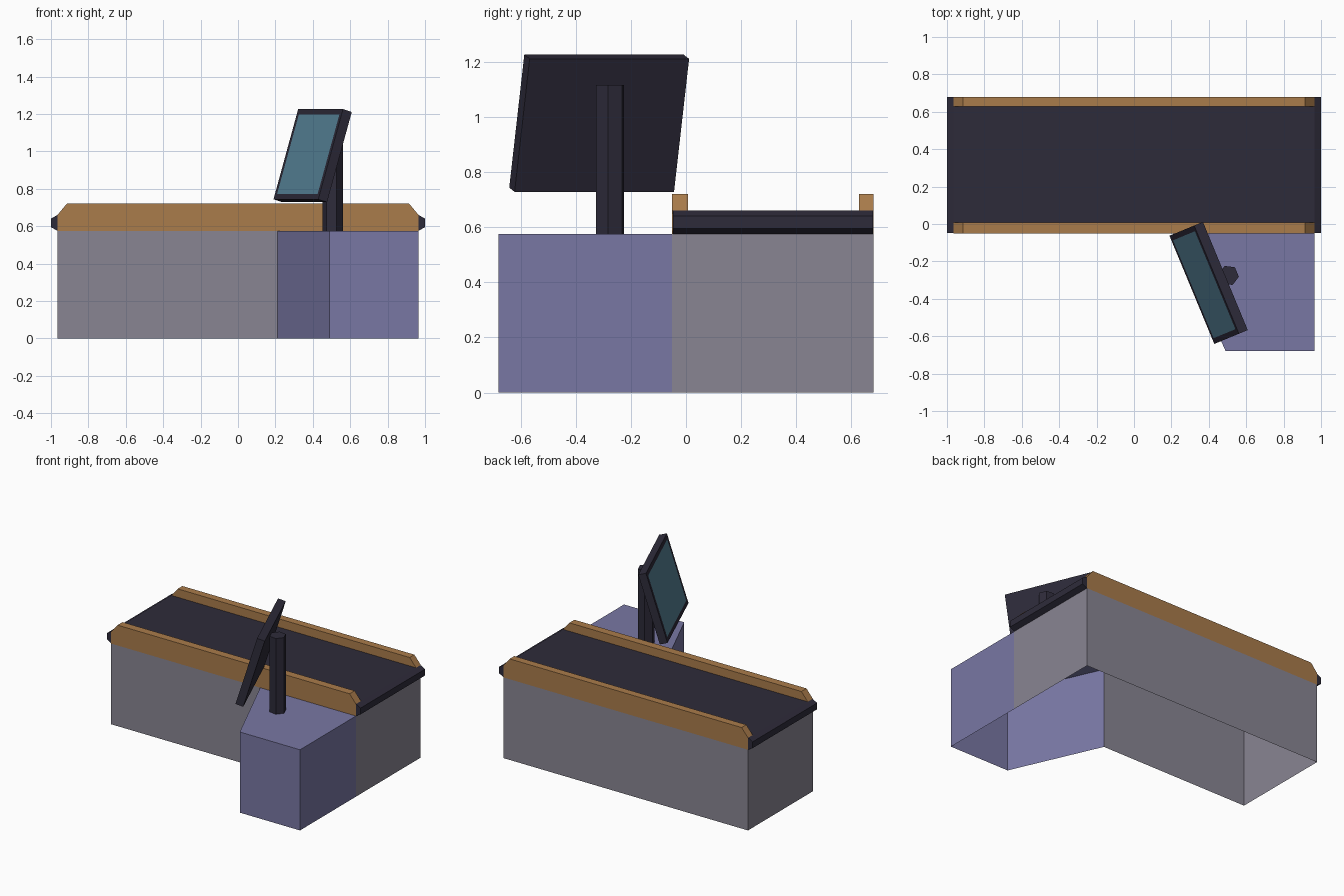
import bpy, bmesh
from math import radians
from mathutils import Matrix

if "Cube" in bpy.data.objects:
    bpy.data.objects.remove(bpy.data.objects["Cube"])


def material(name, r, g, b):
    m = bpy.data.materials.new(name)
    m.diffuse_color = (r, g, b, 1)
    m.use_nodes = True
    m.node_tree.nodes["Principled BSDF"].inputs["Base Color"].default_value = m.diffuse_color
    return m


DARK = material("dark_plastic", 0.027, 0.024, 0.042)
WOOD = material("wood", 0.40, 0.20, 0.07)
GREY = material("grey_panel", 0.25, 0.235, 0.29)
PURPLE = material("purple_panel", 0.19, 0.185, 0.37)
GLASS = material("screen_glass", 0.10, 0.24, 0.33)


def finish(bm, name, *mats):
    mesh = bpy.data.meshes.new(name)
    bm.to_mesh(mesh)
    bm.free()
    for m in mats:
        mesh.materials.append(m)
    obj = bpy.data.objects.new(name, mesh)
    bpy.context.collection.objects.link(obj)
    return obj


def walls(name, path, height, mat, top=False):
    """Upright open shell along a counter-clockwise path, optionally with a top."""
    bm = bmesh.new()
    lo = [bm.verts.new((x, y, 0)) for x, y in path]
    hi = [bm.verts.new((x, y, height)) for x, y in path]
    for i in range(len(path) - 1):
        bm.faces.new((lo[i], lo[i + 1], hi[i + 1], hi[i]))
    if top:
        bm.faces.new(hi)
    return finish(bm, name, mat)


def side_profile(name, half, y0, y1, mat):
    """Mirror an (x, z) half profile across x = 0 and extrude it from y0 to y1."""
    pts = half + [(-x, z) for x, z in reversed(half)]
    bm = bmesh.new()
    face = bm.faces.new([bm.verts.new((x, y0, z)) for x, z in pts])
    ext = bmesh.ops.extrude_face_region(bm, geom=[face], use_keep_orig=True)
    moved = [v for v in ext["geom"] if isinstance(v, bmesh.types.BMVert)]
    bmesh.ops.translate(bm, verts=moved, vec=(0, y1 - y0, 0))
    bmesh.ops.recalc_face_normals(bm, faces=bm.faces)
    return finish(bm, name, mat)


X, TOP = 0.965, 0.575

# Counter body and cashier side cabinet, both open underneath and joined inside
walls("counter_body", [(X, -0.05), (X, 0.68), (-X, 0.68), (-X, -0.05), (0.21, -0.05)], TOP, GREY)
walls("side_cabinet", [(0.21, -0.05), (0.49, -0.68), (X, -0.68), (X, -0.05)], TOP, PURPLE, top=True)

# Conveyor belt with bevelled ends
side_profile("conveyor_belt", [(X, TOP), (1, 0.595), (1, 0.64), (X, 0.66)], -0.048, 0.678, DARK)

# Wooden rails with chamfered ends
for name, y0, y1 in (("front_rail", -0.05, 0.007), ("back_rail", 0.627, 0.68)):
    side_profile(name, [(X, TOP), (X, 0.66), (0.915, 0.72)], y0, y1, WOOD)

# Hexagonal monitor post
bm = bmesh.new()
bmesh.ops.create_cone(bm, cap_ends=True, segments=6, radius1=0.055, radius2=0.055, depth=0.54,
                      matrix=Matrix.Translation((0.506, -0.275, 0.845)) @ Matrix.Rotation(radians(-7.5), 4, 'Z'))
# make a corner point along local x whatever the primitive's start angle
c = Matrix.Translation((0.506, -0.275, 0.845))
if max(abs((c.inverted() @ v.co).x) for v in bm.verts) < 0.053:
    bmesh.ops.rotate(bm, verts=bm.verts, cent=(0.506, -0.275, 0.845), matrix=Matrix.Rotation(radians(30), 3, 'Z'))
finish(bm, "monitor_post", DARK)

# Tilted monitor, its screen inset in the face towards local -x
bm = bmesh.new()
bmesh.ops.create_cube(bm, size=1, matrix=Matrix.Diagonal((0.053, 0.626, 0.503, 1)))
bm.normal_update()
front = min(bm.faces, key=lambda f: f.calc_center_median().x)
bmesh.ops.inset_region(bm, faces=[front], thickness=0.042)
front.material_index = 1
monitor = finish(bm, "monitor", DARK, GLASS)
monitor.matrix_world = (Matrix.Translation((0.399, -0.315, 0.977))
                        @ Matrix.Rotation(radians(22.5), 4, 'Z')
                        @ Matrix.Rotation(radians(16.5), 4, 'Y'))
